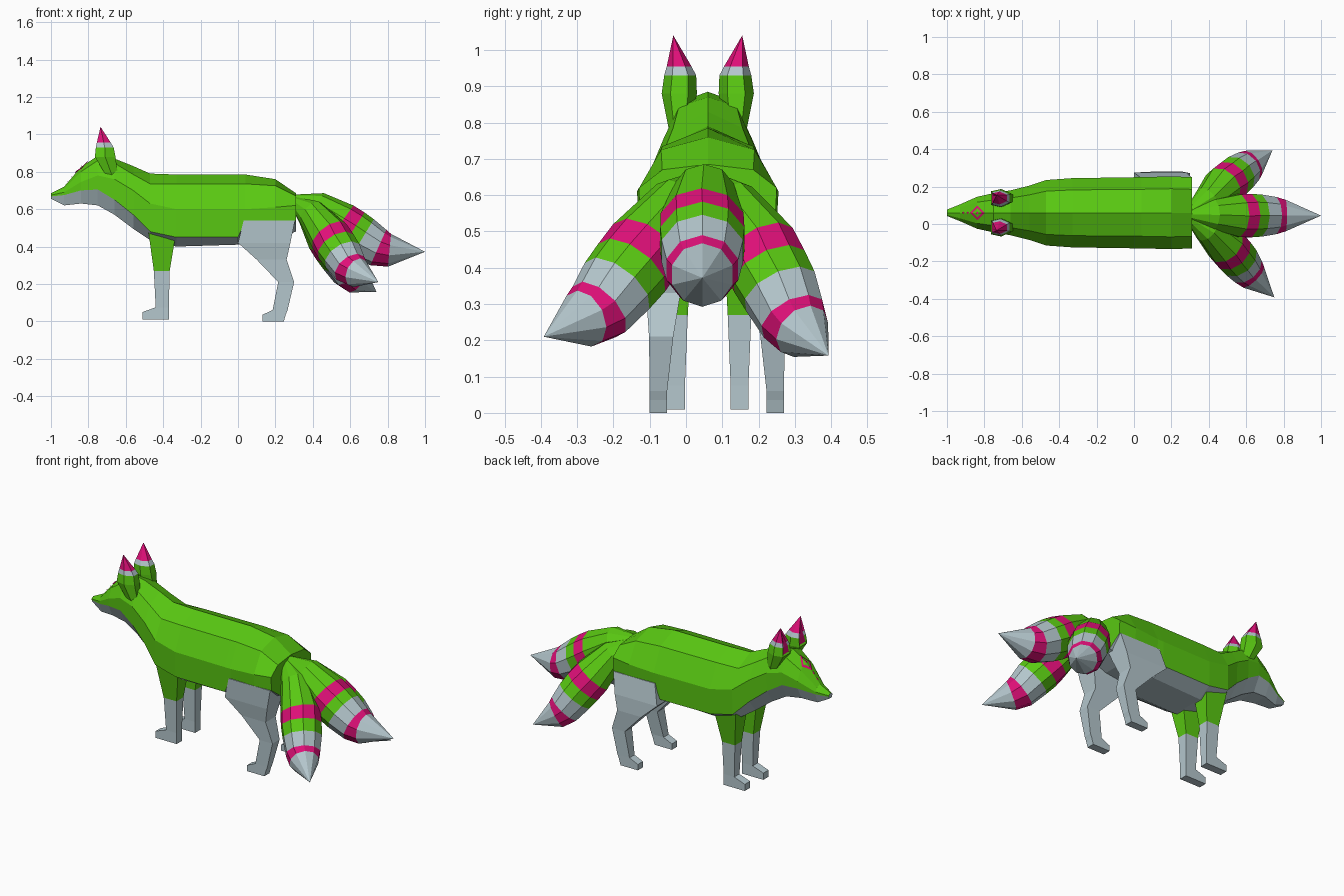
import bpy, bmesh, math
from mathutils import Vector
from mathutils.bvhtree import BVHTree

if "Cube" in bpy.data.objects:
    bpy.data.objects.remove(bpy.data.objects["Cube"], do_unlink=True)

MID = 0.06  # y of the body's mirror plane


def material(name, color):
    m = bpy.data.materials.new(name)
    m.use_nodes = True
    m.diffuse_color = (*color, 1)
    m.node_tree.nodes["Principled BSDF"].inputs["Base Color"].default_value = (*color, 1)
    return m


MATS = [material("leaf green", (0.10, 0.58, 0.006)),
        material("pale grey", (0.46, 0.57, 0.61)),
        material("hot pink", (0.74, 0.005, 0.19))]
GREEN, PALE, PINK = range(3)


def finish(bm, name):
    bmesh.ops.recalc_face_normals(bm, faces=bm.faces)
    mesh = bpy.data.meshes.new(name)
    bm.to_mesh(mesh)
    bm.free()
    for m in MATS:
        mesh.materials.append(m)
    ob = bpy.data.objects.new(name, mesh)
    bpy.context.collection.objects.link(ob)
    return ob


def loft(rings, paint, tip=None):
    """Skin equal-sized rings; paint(band, side) gives the colour of a face."""
    bm = bmesh.new()
    loops = [[bm.verts.new(p) for p in r] for r in rings]
    n = len(loops[0])
    for b in range(len(loops) - 1):
        for i in range(n):
            j = (i + 1) % n
            f = bm.faces.new((loops[b][i], loops[b][j], loops[b + 1][j], loops[b + 1][i]))
            f.material_index = paint(b, i)
    last = len(loops) - 1
    bm.faces.new(loops[0]).material_index = paint(0, 0)
    if tip:
        t = bm.verts.new(tip)
        for i in range(n):
            bm.faces.new((loops[-1][i], loops[-1][(i + 1) % n], t)).material_index = paint(last, i)
    else:
        bm.faces.new(loops[-1]).material_index = paint(last - 1, 0)
    return bm


# Head and body: x, half width, then heights of top, shoulder, side, colour edge, underside
SECTIONS = [
    (-1.0, .017, .685, .68, .675, .668, .655),
    (-.93, .045, .72, .71, .69, .675, .62),
    (-.84, .085, .825, .80, .745, .70, .63),
    (-.75, .105, .885, .86, .78, .705, .62),
    (-.66, .12, .87, .845, .76, .65, .57),
    (-.56, .145, .83, .785, .70, .57, .495),
    (-.47, .175, .79, .735, .63, .48, .435),
    (-.33, .185, .785, .735, .60, .45, .40),
    (0, .19, .785, .735, .60, .45, .41),
    (.04, .19, .785, .735, .60, .54, .42),
    (.2, .195, .76, .725, .61, .54, .44),
    (.31, .19, .685, .67, .62, .54, .48),
]


def body_ring(x, w, top, shoulder, side, low, under):
    half = [(.66 * w, shoulder), (w, side), (.98 * w, low), (.55 * w, under)]
    return ([(x, MID, top)] + [(x, MID + y, z) for y, z in half]
            + [(x, MID - y, z) for y, z in reversed(half)])


bm = loft([body_ring(*s) for s in SECTIONS], lambda b, i: PALE if i in (3, 4, 5) else GREEN)
bm.faces.ensure_lookup_table()
for f in bm.faces:
    if len(f.verts) > 4 and f.calc_center_median().x < 0:
        f.material_index = PALE
finish(bm, "body")


# Legs: height, front x, back x, inner and outer offset from the mirror plane
def leg(name, rows, side, is_pale, splay=0):
    rings = []
    for z, x0, x1, y0, y1 in rows:
        s = splay * min(1, max(0, (.54 - z) / .2))
        a, b = MID + side * (y0 + s), MID + side * (y1 + s)
        rings.append([(x0, a, z), (x0, b, z), (x1, b, z), (x1, a, z)])
    finish(loft(rings, lambda b, i: PALE if is_pale(b) else GREEN), name)


FRONT_LEG = [
    (.56, -.49, -.32, .04, .165), (.45, -.475, -.335, .045, .15),
    (.27, -.45, -.365, .055, .12), (.075, -.44, -.37, .063, .112),
    (.05, -.51, -.37, .063, .112), (.01, -.51, -.37, .063, .112)]
HIND_LEG = [
    (.54, .03, .305, .05, .192), (.42, .0, .28, .06, .185),
    (.33, .10, .26, .075, .17), (.21, .215, .30, .095, .162),
    (.06, .185, .265, .112, .16), (.035, .13, .255, .112, .16), (0, .13, .245, .112, .16)]
for label, side in (("left", 1), ("right", -1)):
    # The model faces -x, so its own sides are named from the front at -y
    leg(label + "_front_leg", FRONT_LEG, side, lambda b: b >= 2)
    leg(label + "_hind_leg", HIND_LEG, side, lambda b: True, .05 if side > 0 else 0)

# Ears: height, inner and outer offset, front and back x
EAR = [(.77, .05, .105, -.70, -.64), (.88, .03, .127, -.765, -.655),
       (.93, .032, .12, -.76, -.665), (.955, .045, .113, -.755, -.68)]
for label, side in (("left", 1), ("right", -1)):
    rings = []
    for z, y0, y1, x0, x1 in EAR:
        m, q = (x0 + x1) / 2, (y1 - y0) / 4
        rings.append([(x, MID + side * y, z) for x, y in (
            (x0, y0 + q / 2), (x0, y1 - q / 2), (m, y1), (x1, y1 - q), (x1, y0 + q), (m, y0))])
    bm = loft(rings, lambda b, i: (GREEN, GREEN, PALE, PINK)[b],
              (-.735, MID + side * .095, 1.04))
    bm.faces.ensure_lookup_table()
    bmesh.ops.recalc_face_normals(bm, faces=bm.faces)
    inner = [f for f in bm.faces if f.normal.x < -.7 and f.calc_center_median().z > .85]
    bmesh.ops.inset_region(bm, faces=inner, thickness=.013, depth=-.006)
    for f in inner:
        f.material_index = PINK
    finish(bm, label + "_ear")

# Tails: centre line points with radius, coloured in bands
BANDS = [GREEN, GREEN, PINK, GREEN, PALE, PINK, PALE]
RADII = [.03, .085, .12, .122, .118, .104, .088]


def tail(name, path, radii=RADII):
    pts = [Vector(p) for p in path]
    rings = []
    for k, r in enumerate(radii):
        d = (pts[k + 1] - pts[max(k - 1, 0)]).normalized()
        u = d.cross(Vector((0, 0, 1))).normalized()
        v = u.cross(d)
        rings.append([pts[k] + r * (u * math.cos(a) + v * math.sin(a))
                      for a in (math.tau * i / 10 + math.pi / 2 for i in range(10))])
    finish(loft(rings, lambda b, i: BANDS[b], pts[-1]), name)


tail("middle_tail", [(.30, .05, .65), (.42, .05, .61), (.55, .045, .52), (.61, .045, .48),
                     (.665, .045, .445), (.75, .045, .395), (.81, .045, .38), (1, .045, .372)])
SIDE = [r * .93 for r in RADII]
tail("right_tail", [(.30, .03, .64), (.39, -.02, .58), (.49, -.11, .455), (.525, -.15, .40),
                    (.56, -.19, .35), (.60, -.24, .285), (.635, -.28, .26), (.75, -.392, .21)], SIDE)
tail("left_tail", [(.30, .07, .64), (.39, .12, .575), (.475, .20, .45), (.515, .23, .39),
                   (.55, .26, .335), (.595, .295, .26), (.63, .32, .225), (.74, .393, .158)], SIDE)

# Forehead marking: a hollow diamond, a centre dot and dots down the muzzle
surface = BVHTree.FromObject(bpy.data.objects["body"], bpy.context.evaluated_depsgraph_get())


def on_head(x, y):
    hit = surface.ray_cast(Vector((x, MID + y, 2)), Vector((0, 0, -1)))[0]
    return hit + Vector((-.003, 0, .004))


def diamond(bm, x, r):
    corners = [(x - r, 0), (x, r), (x + r, 0), (x, -r)]
    return [bm.verts.new(on_head(*c)) for c in corners]


bm = bmesh.new()
outer, hole = diamond(bm, -.835, .04), diamond(bm, -.835, .026)
for i in range(4):
    j = (i + 1) % 4
    bm.faces.new((outer[i], outer[j], hole[j], hole[i]))
for x, r in ((-.835, .008), (-.885, .007), (-.91, .006)):
    bm.faces.new(diamond(bm, x, r))
for f in bm.faces:
    f.material_index = PINK
    f.normal_update()
    if f.normal.z < 0:
        f.normal_flip()
bmesh.ops.subdivide_edges(bm, edges=bm.edges[:], cuts=1)
for v in bm.verts:
    v.co = on_head(v.co.x + .003, v.co.y - MID)
finish(bm, "forehead_mark")
